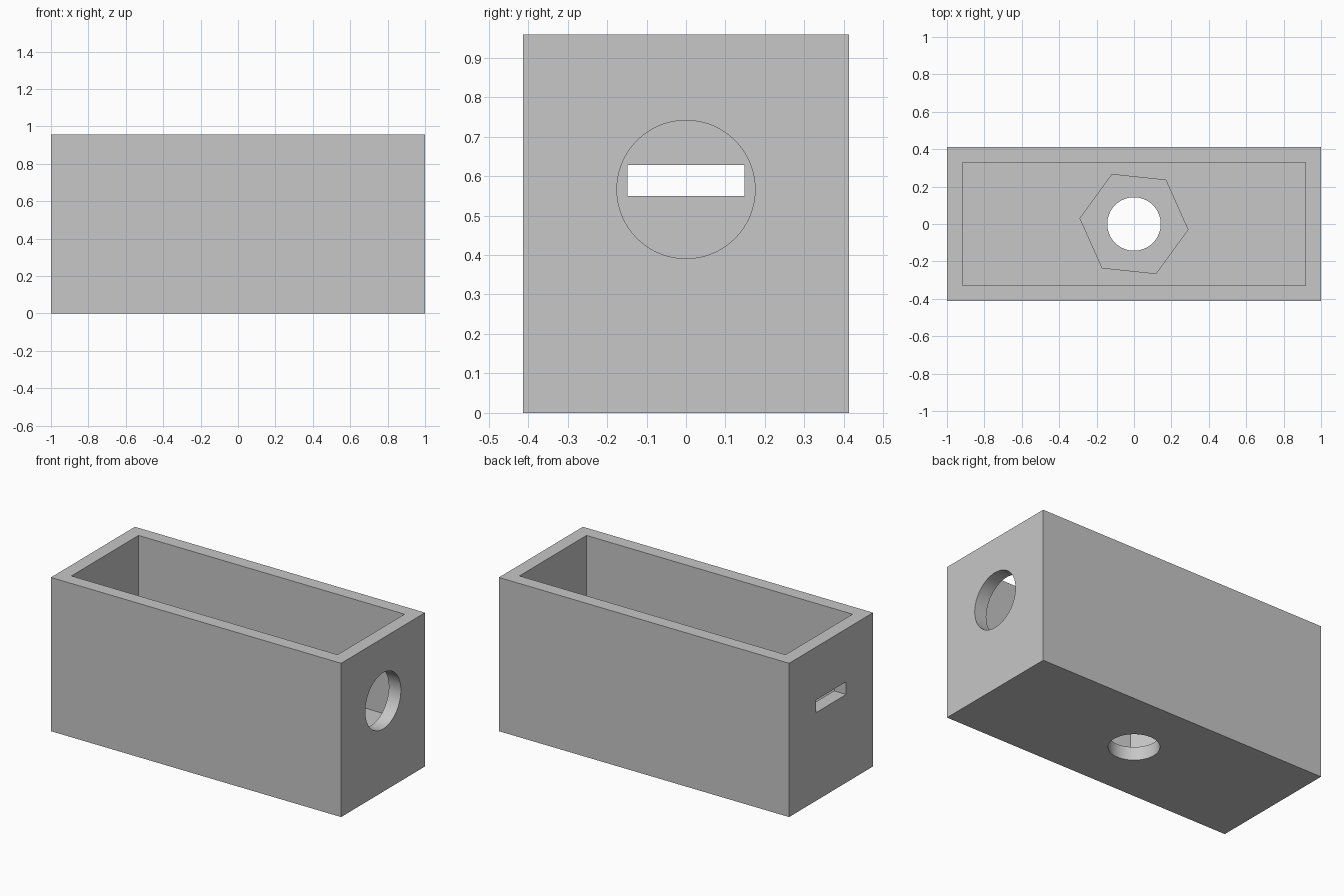
import bpy
import math

default_cube = bpy.data.objects.get("Cube")
if default_cube:
    bpy.data.objects.remove(default_cube, do_unlink=True)

LENGTH, WIDTH, HEIGHT = 2.0, 0.826, 0.958
WALL = 0.083
FLOOR = 0.30
END_X = LENGTH / 2 - WALL / 2

grey = bpy.data.materials.new("grey plastic")
grey.use_nodes = True
colour = (0.57, 0.57, 0.57, 1)
grey.diffuse_color = colour
grey.node_tree.nodes["Principled BSDF"].inputs["Base Color"].default_value = colour


def block(name, size, location):
    bpy.ops.mesh.primitive_cube_add(size=1, location=location)
    obj = bpy.context.object
    obj.name = name
    obj.scale = size
    bpy.ops.object.transform_apply(location=False, rotation=False, scale=True)
    return obj


def prism(name, sides, radius, depth, location, rotation=(0, 0, 0)):
    bpy.ops.mesh.primitive_cylinder_add(vertices=sides, radius=radius, depth=depth,
                                        location=location, rotation=rotation)
    obj = bpy.context.object
    obj.name = name
    return obj


def cut(body, cutter):
    cutter.hide_render = True
    mod = body.modifiers.new(cutter.name, 'BOOLEAN')
    mod.operation = 'DIFFERENCE'
    mod.solver = 'EXACT'
    mod.object = cutter
    bpy.context.view_layer.objects.active = body
    bpy.ops.object.modifier_apply(modifier=mod.name)
    bpy.data.objects.remove(cutter, do_unlink=True)


# Solid outer body
box = block("open_box", (LENGTH, WIDTH, HEIGHT), (0, 0, HEIGHT / 2))

# Open cavity above the thick floor
cut(box, block("cavity", (LENGTH - 2 * WALL, WIDTH - 2 * WALL, HEIGHT),
               (0, 0, FLOOR + HEIGHT / 2)))

# Hexagonal nut pocket in the floor; a cylinder's first vertex lies on +y
cut(box, prism("nut_pocket", 6, 0.29, 0.5, (0, 0, WALL + 0.25),
               (0, 0, math.radians(24))))

# Round bolt hole through the floor
cut(box, prism("bolt_hole", 64, 0.143, 0.4, (0, 0, 0.05)))

# Round port in the left end and flat slot in the right end
cut(box, prism("round_port", 96, 0.175, 3 * WALL, (END_X, 0, 0.566),
               (0, math.pi / 2, 0)))
cut(box, block("slot", (3 * WALL, 0.297, 0.079), (-END_X, 0, 0.589)))

# Finish: one colour, smooth hole walls with sharp edges
box.data.materials.clear()
box.data.materials.append(grey)
bpy.ops.object.select_all(action='DESELECT')
box.select_set(True)
bpy.context.view_layer.objects.active = box
bpy.ops.object.shade_smooth_by_angle(angle=math.radians(30))
